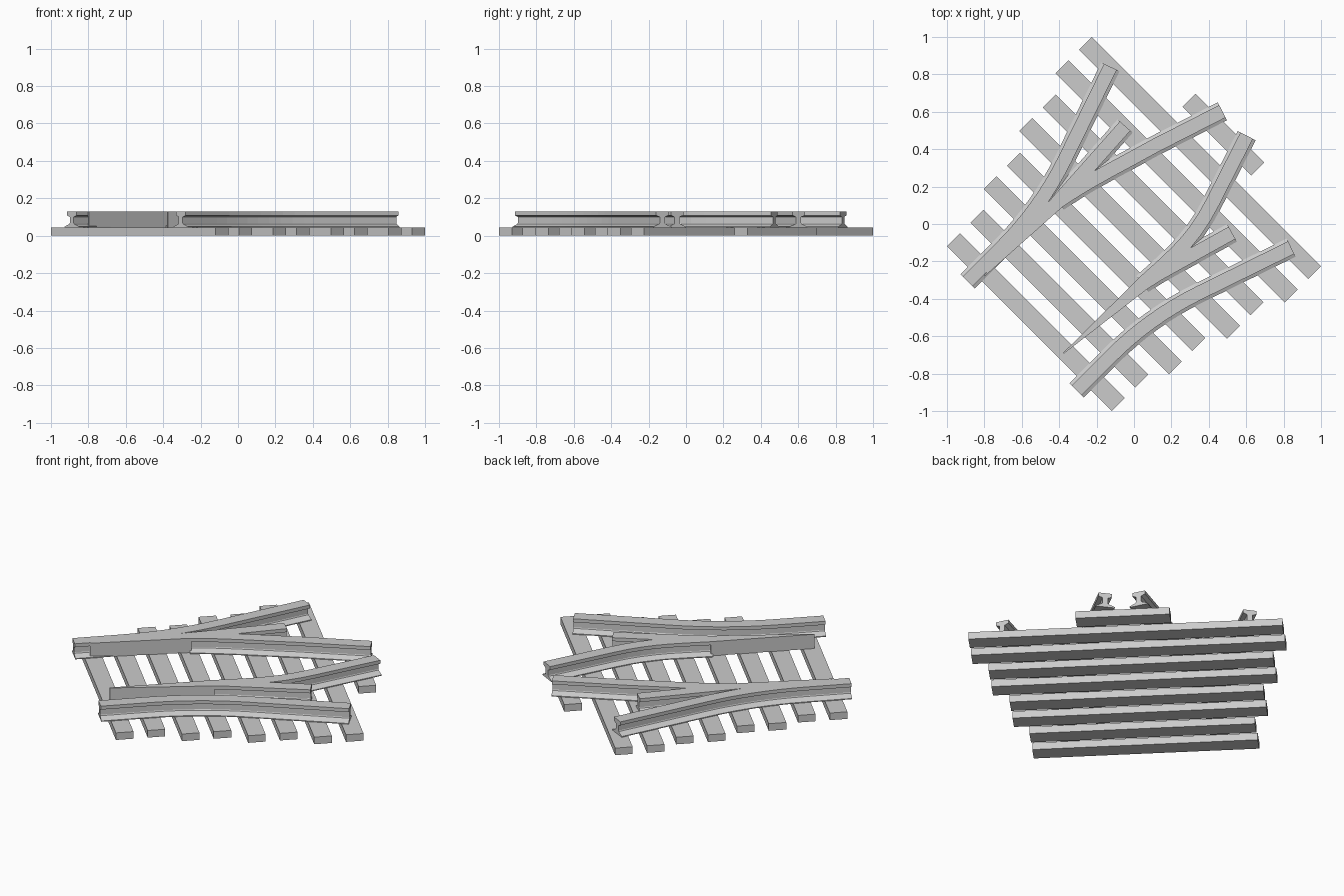
import bpy, bmesh, math
from mathutils import Vector

if "Cube" in bpy.data.objects:
    bpy.data.objects.remove(bpy.data.objects["Cube"])

# Layout is planned in track space: u runs along the track, v across it
R = math.sqrt(0.5)
BASE, TOP = 0.043, 0.13


def world(u, v, z):
    return Vector(((u + v) * R, (u - v) * R, z))


def make(name, rings):
    """Skin a list of closed rings (u, v, z) and cap both ends."""
    bm = bmesh.new()
    rows = [[bm.verts.new(world(*p)) for p in ring] for ring in rings]
    n = len(rows[0])
    for a, b in zip(rows, rows[1:]):
        for i in range(n):
            j = (i + 1) % n
            bm.faces.new((a[i], a[j], b[j], b[i]))
    bm.faces.new(rows[0])
    bm.faces.new(rows[-1])
    bmesh.ops.recalc_face_normals(bm, faces=bm.faces)
    mesh = bpy.data.meshes.new(name)
    bm.to_mesh(mesh)
    bm.free()
    ob = bpy.data.objects.new(name, mesh)
    bpy.context.collection.objects.link(ob)
    return ob


# Rail cross-section: wide foot, thin web, square head
HALF = [(0.054, BASE), (0.054, 0.048), (0.018, 0.063), (0.015, 0.068),
        (0.015, 0.100), (0.0375, 0.109), (0.0375, TOP)]
PROFILE = HALF + [(-o, z) for o, z in reversed(HALF)]


def rail(name, path):
    pts = [Vector(p) for p in path]
    rings = []
    for i, p in enumerate(pts):
        d0 = (p - pts[max(i - 1, 0)]).normalized()
        d1 = (pts[min(i + 1, len(pts) - 1)] - p).normalized()
        t = (d0 + d1).normalized()
        miter = 1 / max(t.dot(d1 if i == 0 else d0), 0.5)
        nrm = Vector((-t.y, t.x)) * miter
        rings.append([(p.x + nrm.x * o, p.y + nrm.y * o, z) for o, z in PROFILE])
    return make(name, rings)


def blade(name, tip, heel, slope):
    """Planed point: a flat-sided wedge growing to head width."""
    rings = []
    for (u, v), w in ((tip, 0.003), (heel, 0.0375)):
        rings.append([(u + w * slope, v - w, BASE), (u - w * slope, v + w, BASE),
                      (u - w * slope, v + w, TOP), (u + w * slope, v - w, TOP)])
    return make(name, rings)


# Sleepers
half_lengths = [0.622, 0.622, 0.70, 0.70, 0.785, 0.785, 0.866, 0.866, 0.26]
for k, h in enumerate(half_lengths):
    u = -0.742 + 0.1773 * k
    make(f"sleeper_{k + 1}", [[(u - 0.049, s * h, 0), (u + 0.049, s * h, 0),
                               (u + 0.049, s * h, BASE), (u - 0.049, s * h, BASE)]
                              for s in (-1, 1)])

# Outer stock rails: straight, then an arc, then straight again
ANGLE, ARC, START = math.radians(18.8), 0.57, -0.585
radius = ARC / math.sin(ANGLE)
for side, s in (("left", -1), ("right", 1)):
    path = [(-0.845, s * 0.412)]
    for i in range(9):
        a = ANGLE * i / 8
        path.append((START + radius * math.sin(a),
                     s * (0.412 + radius * (1 - math.cos(a)))))
    path.append((0.505, s * (path[-1][1] * s + 0.52 * math.tan(ANGLE))))
    rail(f"stock_rail_{side}", path)

# Switch rails: the left blade is closed, the right one stands open
blade("switch_blade_left", (-0.76, -0.370), (-0.20, -0.372), 0.0)
rail("inner_rail_left", [(-0.20, -0.372), (-0.09, -0.349), (0.0, -0.326),
                         (0.10, -0.298), (0.23, -0.259), (0.374, -0.217), (0.76, -0.092)])
rail("heel_rail_left", [(-0.20, -0.372), (0.337, -0.404)])

blade("switch_blade_right", (-0.755, 0.222), (-0.18, 0.260), 0.06)
rail("inner_rail_right", [(-0.19, 0.259), (-0.05, 0.266), (0.05, 0.269), (0.13, 0.266),
                          (0.21, 0.257), (0.29, 0.241), (0.374, 0.217), (0.76, 0.092)])
rail("heel_rail_right", [(-0.19, 0.259), (-0.10, 0.279), (0.337, 0.404)])
